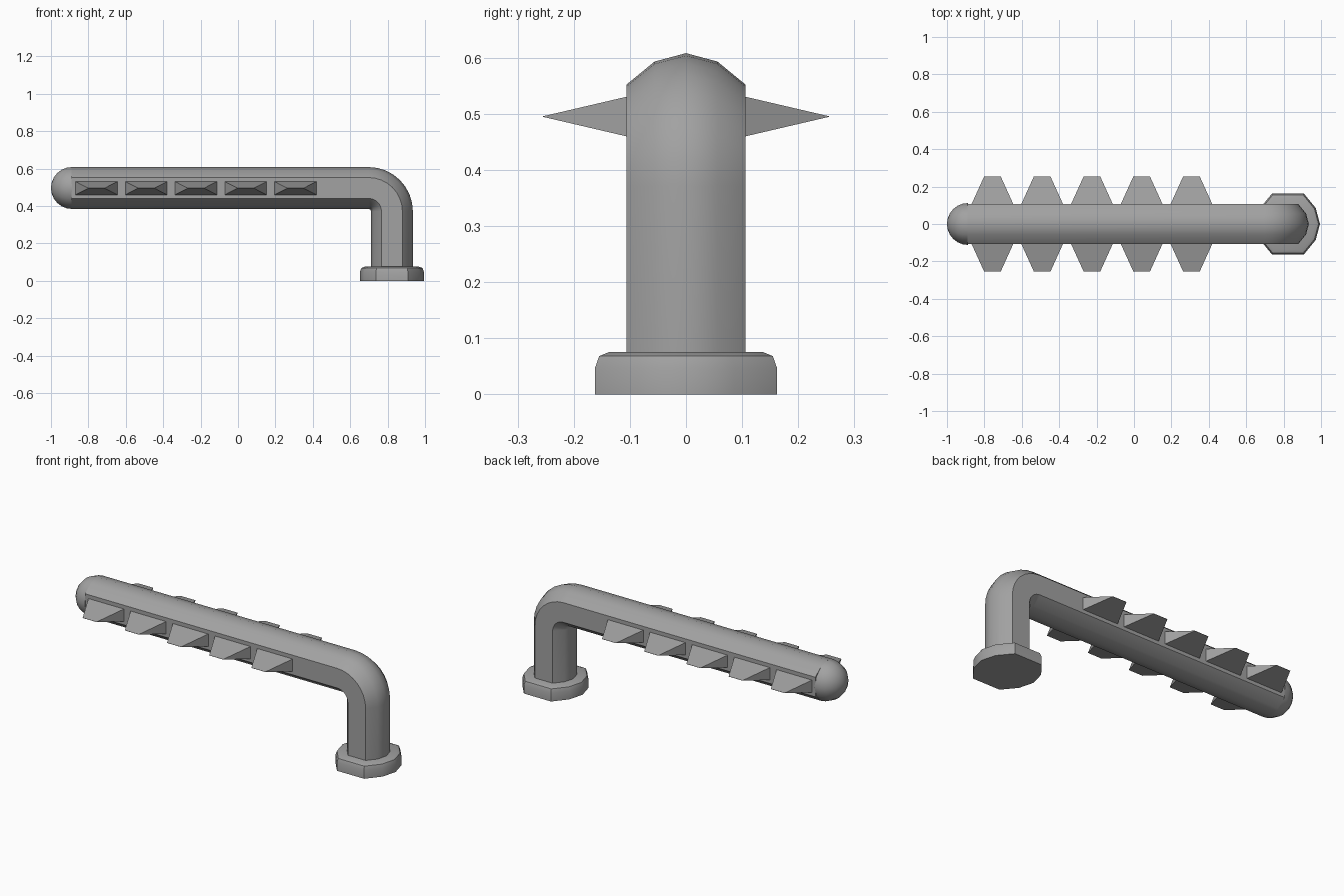
import bpy, bmesh
from math import sin, cos, pi
from mathutils import Vector

if "Cube" in bpy.data.objects:
    bpy.data.objects.remove(bpy.data.objects["Cube"])

grey = bpy.data.materials.new("plain grey")
grey.use_nodes = True
grey.diffuse_color = (0.36, 0.36, 0.36, 1)
grey.node_tree.nodes["Principled BSDF"].inputs["Base Color"].default_value = grey.diffuse_color

R = 0.112                     # tube radius
LEG_X, BAR_Z = 0.823, 0.496   # tube centre lines
BEND = 0.125                  # bend radius
SIDE = 0.106                  # flattened side


def loft(name, rings, smooth=True):
    """Skin a closed tube through equal rings of points and cap both ends."""
    bm = bmesh.new()
    loops = [[bm.verts.new(p) for p in ring] for ring in rings]
    n = len(loops[0])
    for a, b in zip(loops, loops[1:]):
        for i in range(n):
            j = (i + 1) % n
            bm.faces.new((a[i], a[j], b[j], b[i]))
    bm.faces.new(loops[0])
    bm.faces.new(loops[-1])
    bmesh.ops.recalc_face_normals(bm, faces=bm.faces)
    mesh = bpy.data.meshes.new(name)
    bm.to_mesh(mesh)
    bm.free()
    mesh.materials.append(grey)
    obj = bpy.data.objects.new(name, mesh)
    bpy.context.collection.objects.link(obj)
    if smooth:
        bpy.ops.object.select_all(action='DESELECT')
        obj.select_set(True)
        bpy.context.view_layer.objects.active = obj
        bpy.ops.object.shade_smooth_by_angle(angle=pi / 6 + 0.06)
    return obj


def section(flat=True):
    """Twelve-sided section as (side, outward); optionally with flat sides."""
    pts = []
    for k in range(12):
        a = k * pi / 6
        s, o = R * sin(a), R * cos(a)
        if flat and abs(s) > 0.08:
            s = SIDE if s > 0 else -SIDE
        pts.append((s, o))
    return pts


def ring(centre, outward, pts, scale=1):
    c, o = Vector(centre), Vector(outward)
    return [c + o * (q * scale) + Vector((0, s * scale, 0)) for s, q in pts]


# Bent tube: horizontal bar, elbow, vertical leg
path = [((-0.89, 0, BAR_Z), (0, 0, 1))]
for i in range(9):
    a = i / 8 * pi / 2
    out = Vector((sin(a), 0, cos(a)))
    path.append((Vector((LEG_X - BEND, 0, BAR_Z - BEND)) + out * BEND, out))
path.append(((LEG_X, 0, 0.04), (1, 0, 0)))
loft("bent_tube", [ring(c, o, section()) for c, o in path])

# Rounded end of the bar
cap = []
for i in range(7):
    a = i / 6 * pi / 2 * 0.98
    cap.append(ring((-0.888 - R * sin(a), 0, BAR_Z), (0, 0, 1), section(False), cos(a)))
loft("rounded_end", cap)

# Foot collar with a rounded upper rim
rim = [(0, 1.53), (0.047, 1.53), (0.068, 1.46), (0.075, 1.3)]
loft("foot_collar", [ring((LEG_X, 0, z), (1, 0, 0), section(), s) for z, s in rim])

# Wedge teeth along both sides
for side, word in ((-1, "right"), (1, "left")):
    for i in range(5):
        x = -0.757 + i * 0.266
        rings = []
        for y, w, h in ((0.09, 0.119, 0.039), (0.255, 0.044, 0.0005)):
            rings.append([(x + u * w, side * y, BAR_Z - 0.001 + v * h)
                          for u, v in ((-1, -1), (1, -1), (1, 1), (-1, 1))])
        loft(f"{word}_tooth_{i + 1}", rings, smooth=False)
